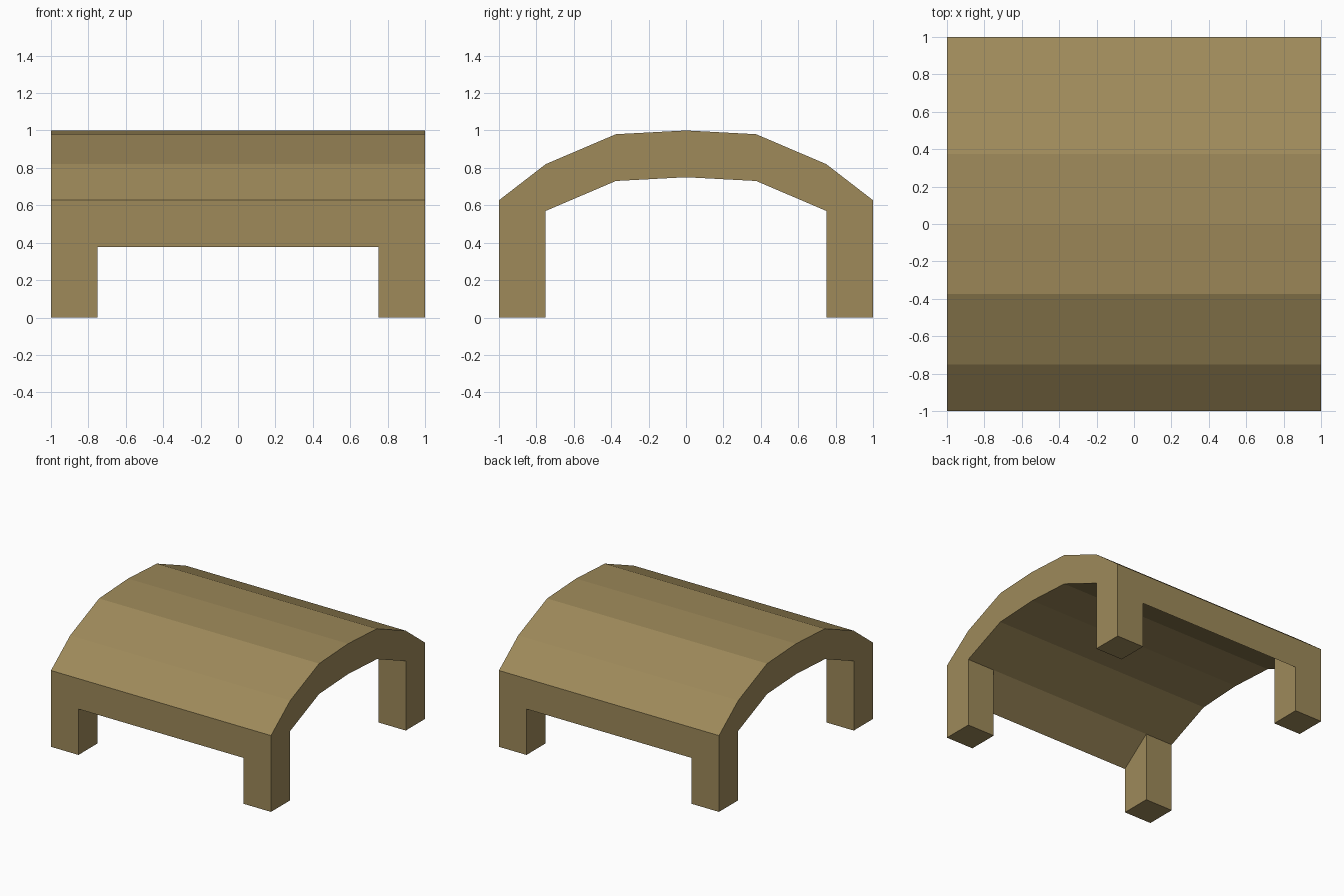
import bpy, bmesh

if "Cube" in bpy.data.objects:
    bpy.data.objects.remove(bpy.data.objects["Cube"])

# Single tan colour
tan = bpy.data.materials.new("tan")
tan.diffuse_color = (0.342, 0.253, 0.102, 1)
tan.use_nodes = True
tan.node_tree.nodes["Principled BSDF"].inputs["Base Color"].default_value = tan.diffuse_color

# Half of the arched profile (y, z); the underside is the same curve lowered
half = [(0, 1.0), (0.375, 0.98), (0.75, 0.82), (1.0, 0.627)]
outer = [(-y, z) for y, z in reversed(half[1:])] + half
THICK = 0.25
stations = [-1.0, -0.75, 0.75, 1.0]

bm = bmesh.new()
top = [[bm.verts.new((x, y, z)) for y, z in outer] for x in stations]
low = [[bm.verts.new((x, y, z - THICK)) for y, z in outer] for x in stations]
n, m = len(outer) - 1, len(stations) - 1

# Curved top and underside, remembering the corner faces under the rim
corners = []
for i in range(m):
    for j in range(n):
        for grid in (top, low):
            f = bm.faces.new((grid[i][j], grid[i + 1][j],
                              grid[i + 1][j + 1], grid[i][j + 1]))
            if grid is low and i in (0, m - 1) and j in (0, n - 1):
                corners.append(f)

# Arched ends and straight side rims
for i in (0, m):
    for j in range(n):
        bm.faces.new((top[i][j], top[i][j + 1], low[i][j + 1], low[i][j]))
for j in (0, n):
    for i in range(m):
        bm.faces.new((top[i][j], top[i + 1][j], low[i + 1][j], low[i][j]))

# Four legs: pull the corner faces down to the ground
for f in corners:
    new = bmesh.ops.extrude_discrete_faces(bm, faces=[f])["faces"][0]
    for v in new.verts:
        v.co.z = 0

bmesh.ops.remove_doubles(bm, verts=bm.verts, dist=1e-5)
bmesh.ops.recalc_face_normals(bm, faces=bm.faces)
# Merge flat neighbouring faces
bmesh.ops.dissolve_limit(bm, angle_limit=0.01, verts=bm.verts, edges=bm.edges)

mesh = bpy.data.meshes.new("arched_cover_with_legs")
bm.to_mesh(mesh)
bm.free()
mesh.materials.append(tan)
bpy.context.collection.objects.link(
    bpy.data.objects.new("arched_cover_with_legs", mesh))
